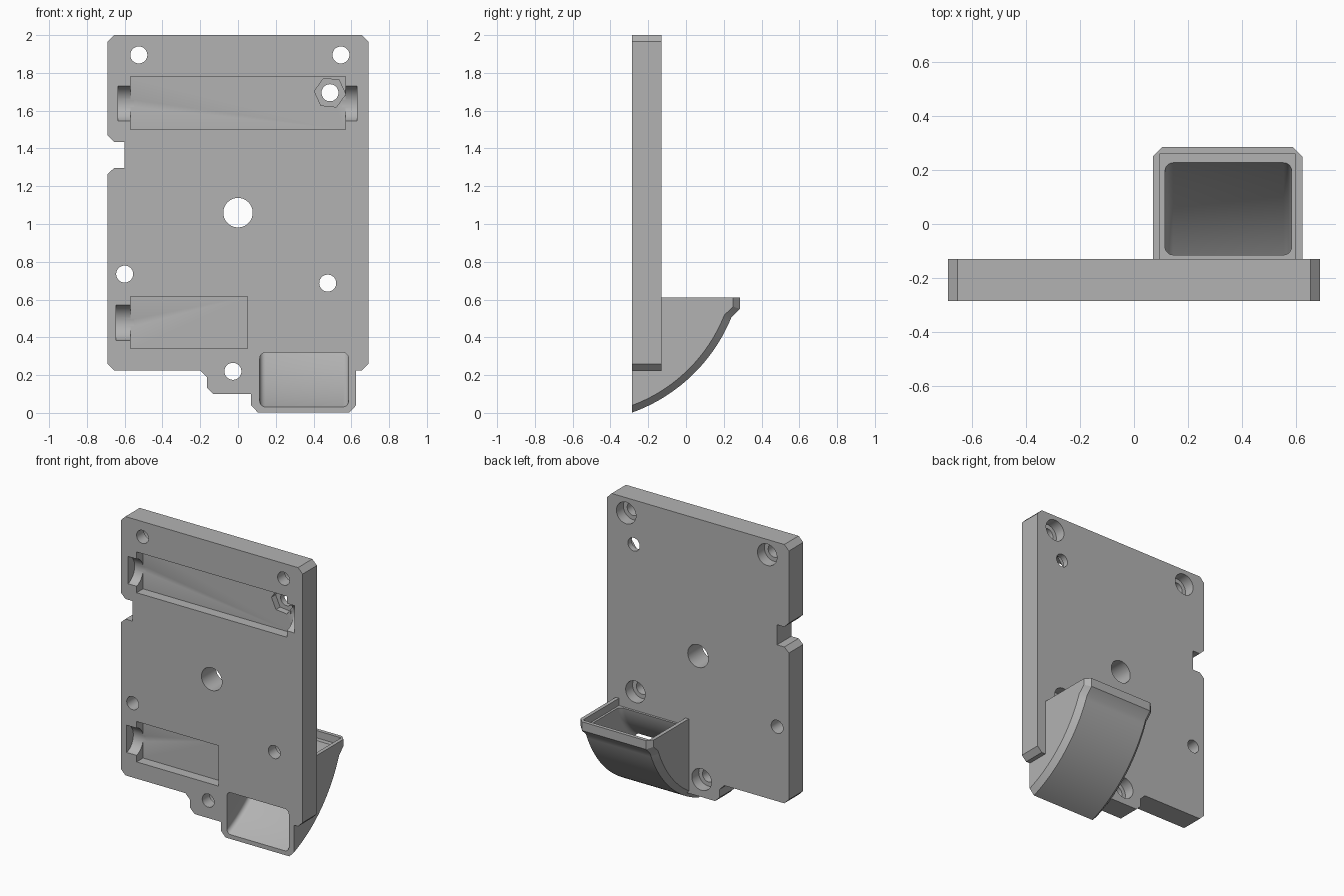
import bpy, bmesh, math
from mathutils import Vector, Matrix

if "Cube" in bpy.data.objects:
    bpy.data.objects.remove(bpy.data.objects["Cube"])

FRONT, BACK = -0.285, -0.13

grey = bpy.data.materials.new("matte grey")
grey.use_nodes = True
grey.diffuse_color = (0.45, 0.45, 0.45, 1)
grey.node_tree.nodes["Principled BSDF"].inputs["Base Color"].default_value = (0.45, 0.45, 0.45, 1)


def loft(name, rings):
    """Closed solid through a list of equal-length rings of 3D points."""
    bm = bmesh.new()
    rows = [[bm.verts.new(p) for p in ring] for ring in rings]
    n = len(rows[0])
    for a, b in zip(rows, rows[1:]):
        for i in range(n):
            j = (i + 1) % n
            bm.faces.new((a[i], a[j], b[j], b[i]))
    bm.faces.new(rows[0])
    bm.faces.new(rows[-1])
    bmesh.ops.recalc_face_normals(bm, faces=bm.faces)
    mesh = bpy.data.meshes.new(name)
    bm.to_mesh(mesh)
    bm.free()
    mesh.materials.append(grey)
    obj = bpy.data.objects.new(name, mesh)
    bpy.context.collection.objects.link(obj)
    return obj


def prism(name, outline, y0, y1):
    """Extrude an x-z outline along y."""
    return loft(name, [[(x, y, z) for x, z in outline] for y in (y0, y1)])


def box(name, x0, x1, y0, y1, z0, z1):
    return prism(name, [(x0, z0), (x1, z0), (x1, z1), (x0, z1)], y0, y1)


def circle(cx, cz, r, n=40, turn=0.0):
    return [(cx + r * math.cos(turn + math.tau * i / n),
             cz + r * math.sin(turn + math.tau * i / n)) for i in range(n)]


def arc(a, b, half=math.radians(24), n=24):
    """Arc from a to b, bulging to the right of the chord."""
    a, b = Vector(a), Vector(b)
    d = b - a
    c = (a + b) / 2 + Vector((-d.y, d.x)) / (2 * math.tan(half))
    return [c + Matrix.Rotation(2 * half * i / n, 2) @ (a - c) for i in range(n + 1)]


def combine(target, tool, operation="DIFFERENCE"):
    mod = target.modifiers.new("bool", "BOOLEAN")
    mod.operation = operation
    mod.solver = "EXACT"
    mod.object = tool
    bpy.ops.object.select_all(action="DESELECT")
    target.select_set(True)
    bpy.context.view_layer.objects.active = target
    bpy.ops.object.modifier_apply(modifier=mod.name)
    bpy.data.objects.remove(tool)


# Mounting plate with chamfered corners, side notch and lower tab
plate = prism("mounting_plate", [
    (-0.655, 2), (0.655, 2), (0.69, 1.965), (0.69, 0.26), (0.655, 0.225),
    (0.58, 0.225), (0.58, 0.2), (0.12, 0.2), (0.12, 0.1), (-0.13, 0.1),
    (-0.165, 0.135), (-0.165, 0.19), (-0.2, 0.225), (-0.655, 0.225),
    (-0.69, 0.26), (-0.69, 1.265), (-0.655, 1.297), (-0.6, 1.297),
    (-0.6, 1.435), (-0.655, 1.435), (-0.69, 1.47), (-0.69, 1.965)], FRONT, BACK)

# Curved chute: chamfered slices across x
outer = arc((FRONT, 0.002), (0.24, 0.505)) + [(0.285, 0.55), (0.285, 0.61), (FRONT, 0.61)]
inner = arc((FRONT, 0.04), (0.203, 0.518)) + [(0.25, 0.563), (0.25, 0.61), (FRONT, 0.61)]
chute = loft("chute", [[(x, y, z) for y, z in prof] for x, prof in
                       ((0.07, inner), (0.105, outer), (0.59, outer), (0.625, inner))])
combine(plate, chute, "UNION")

# Recess in the chute mouth
combine(plate, box("mouth_cut", 0.095, 0.6, BACK, 0.26, 0.56, 0.7))

# Rounded channel through the chute
low = arc((-0.3, 0.025), (0.235, 0.58))
high = arc((-0.3, 0.31), (-0.11, 0.58))
x0, x1, r = 0.115, 0.585, 0.03
rings = []
for p, q in zip(low, high):
    up = q - p
    height = up.length
    up.normalize()
    ring = []
    for k, (cx, cv) in enumerate(((x1 - r, height - r), (x0 + r, height - r),
                                  (x0 + r, r), (x1 - r, r))):
        for s in range(6):
            ang = (k + s / 5) * math.pi / 2
            pos = p + up * (cv + r * math.sin(ang))
            ring.append((cx + r * math.cos(ang), pos.x, pos.y))
    rings.append(ring)
combine(plate, loft("channel_cut", rings))

# Front pockets
for px0, px1, pz0, pz1 in ((-0.57, 0.57, 1.5, 1.78), (-0.57, 0.05, 0.34, 0.617)):
    combine(plate, box("pocket_cut", px0, px1, FRONT - 0.1, FRONT + 0.07, pz0, pz1))

# Scooped reliefs at the pocket ends
for sx0, sx1, sz in ((-0.635, -0.55, 1.638), (0.55, 0.63, 1.638), (-0.645, -0.55, 0.478)):
    scoop = [[(x, y, z) for y, z in circle(FRONT - 0.025, sz, 0.097)] for x in (sx0, sx1)]
    combine(plate, loft("scoop_cut", scoop))

# Screw holes, most with a counterbore on the back
for hx, hz, hr, bored in ((-0.525, 1.895, 0.045, True), (0.545, 1.895, 0.045, True),
                          (0.475, 0.687, 0.045, True), (-0.027, 0.22, 0.045, True),
                          (-0.6, 0.735, 0.045, False), (0.487, 1.695, 0.045, False),
                          (0, 1.06, 0.078, False)):
    combine(plate, prism("hole_cut", circle(hx, hz, hr), FRONT - 0.1, BACK + 0.04))
    if bored:
        combine(plate, prism("bore_cut", circle(hx, hz, 0.074), BACK - 0.075, BACK + 0.04))

# Hexagonal nut seat
combine(plate, prism("nut_cut", circle(0.487, 1.695, 0.083, 6, -0.1), FRONT - 0.1, FRONT + 0.115))

bpy.ops.object.select_all(action="DESELECT")
plate.select_set(True)
bpy.context.view_layer.objects.active = plate
bpy.ops.object.shade_smooth_by_angle(angle=math.radians(25))
